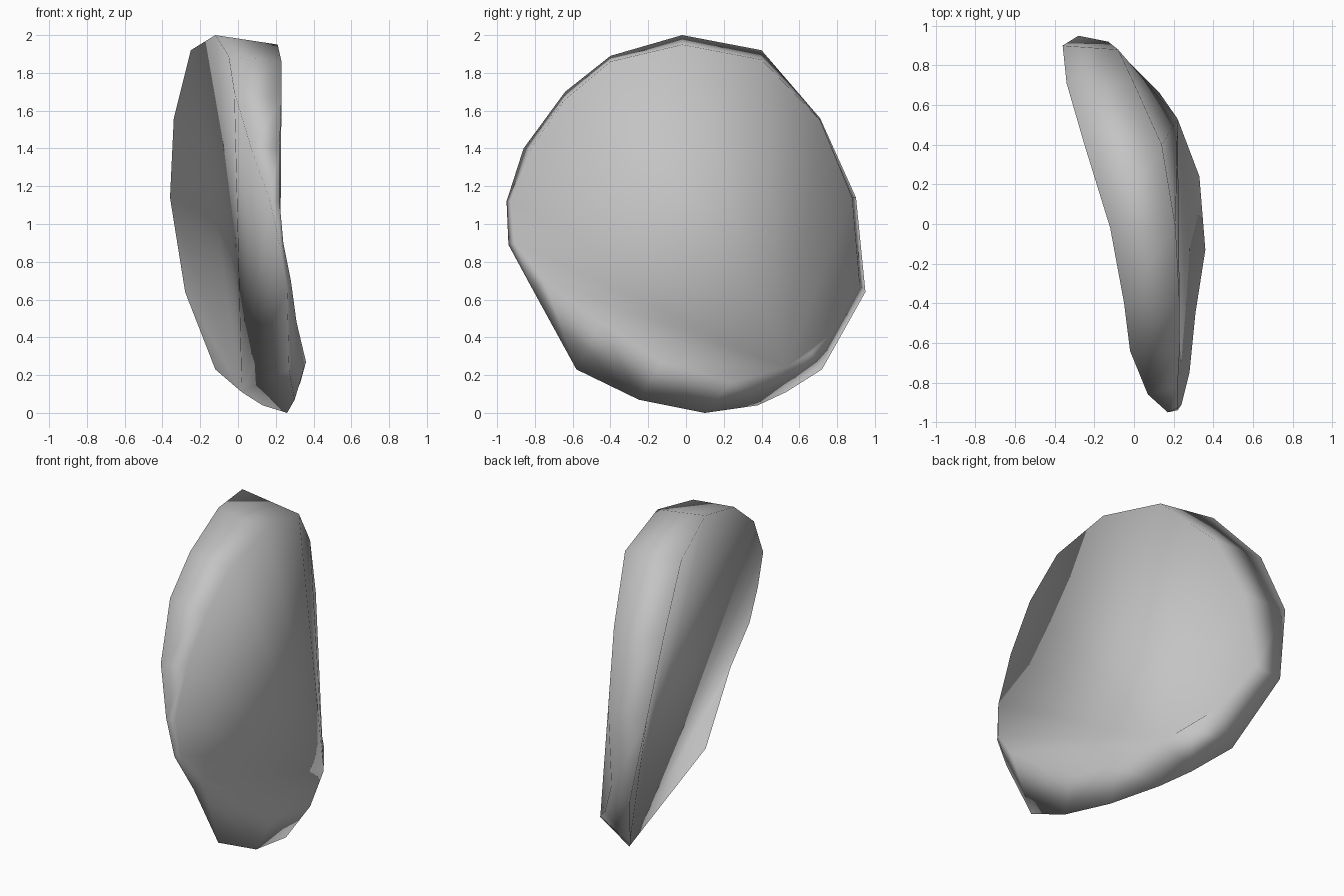
import bpy
import bmesh

default_cube = bpy.data.objects.get("Cube")
if default_cube:
    bpy.data.objects.remove(default_cube, do_unlink=True)


def make_material(name, colour):
    material = bpy.data.materials.new(name)
    material.use_nodes = True
    material.diffuse_color = colour
    shader = next(node for node in material.node_tree.nodes
                  if node.type == "BSDF_PRINCIPLED")
    shader.inputs["Base Color"].default_value = colour
    shader.inputs["Roughness"].default_value = 0.8
    return material


def add_loop(bm, points):
    return [bm.verts.new(point) for point in points]


def bridge_loops(bm, first, second):
    """Join two matching closed loops with a strip of quads."""
    count = len(first)
    for i in range(count):
        j = (i + 1) % count
        bm.faces.new((first[i], first[j], second[j], second[i]))


def close_with_fan(bm, loop, pivot):
    """Close a loop with long triangles that spread from one rim corner."""
    ordered = loop[pivot:] + loop[:pivot]
    for left, right in zip(ordered[1:], ordered[2:]):
        bm.faces.new((ordered[0], left, right))


# Rim of the hollow side, starting at the top
hollow_rim = [
    (-.12, -.02, 2), (-.25, .4, 1.92), (-.34, .71, 1.56), (-.36, .9, 1.14),
    (-.28, .95, .64), (-.12, .72, .23), (.02, .53, .11), (.13, .38, .04),
    (.26, .1, 0), (.3, -.25, .07), (.27, -.58, .23), (.26, -.81, .65),
    (.22, -.94, .89), (.17, -.95, 1.12), (.07, -.86, 1.4), (-.02, -.64, 1.7),
    (-.05, -.4, 1.89)]

# Rim of the outer side, which turns into a raised ridge low down
outer_rim = [
    (.21, -.02, 1.95), (.14, .4, 1.87), (0, .71, 1.55), (-.08, .88, 1.14),
    (-.13, .92, .68), (.02, .77, .42), (.13, .66, .32), (.22, .53, .24),
    (.33, .24, .16), (.36, -.13, .27), (.31, -.45, .48), (.28, -.75, .7),
    (.24, -.91, .9), (.22, -.93, 1.12), (.22, -.82, 1.4), (.23, -.64, 1.66),
    (.23, -.4, 1.86)]

# Chipped stone flake
bm = bmesh.new()
hollow_loop = add_loop(bm, hollow_rim)
outer_loop = add_loop(bm, outer_rim)
bridge_loops(bm, hollow_loop, outer_loop)
close_with_fan(bm, hollow_loop, 6)
close_with_fan(bm, outer_loop, 7)
bmesh.ops.recalc_face_normals(bm, faces=bm.faces)

mesh = bpy.data.meshes.new("stone_flake")
bm.to_mesh(mesh)
bm.free()
mesh.shade_smooth()
mesh.materials.append(make_material("stone grey", (.55, .55, .55, 1)))

flake = bpy.data.objects.new("stone_flake", mesh)
bpy.context.collection.objects.link(flake)
